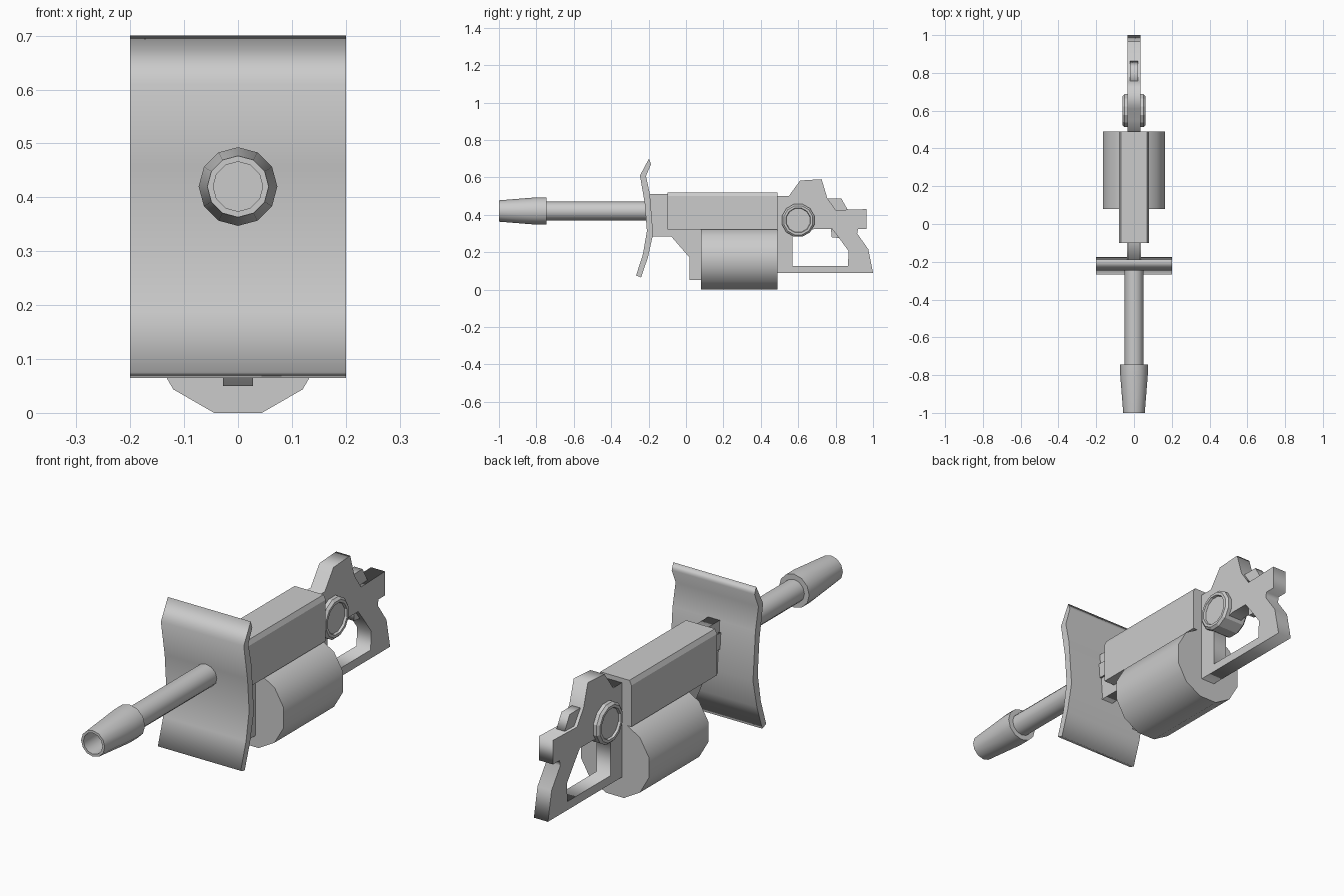
import bpy, math
from mathutils import Matrix

if "Cube" in bpy.data.objects:
    bpy.data.objects.remove(bpy.data.objects["Cube"])

# Maps profile (u, v, w) to world (y, z, x)
SIDE = Matrix(((0, 0, 1, 0), (1, 0, 0, 0), (0, 1, 0, 0), (0, 0, 0, 1)))


def plate(name, half_width, *loops):
    """Side profile given as (y, z) loops; extra loops are holes."""
    cu = bpy.data.curves.new(name, 'CURVE')
    cu.dimensions = '2D'
    cu.fill_mode = 'BOTH'
    cu.extrude = half_width
    for pts in loops:
        sp = cu.splines.new('POLY')
        sp.points.add(len(pts) - 1)
        for p, (y, z) in zip(sp.points, pts):
            p.co = (y, z, 0, 1)
        sp.use_cyclic_u = True
    ob = bpy.data.objects.new(name, cu)
    bpy.context.collection.objects.link(ob)
    bpy.ops.object.select_all(action='DESELECT')
    ob.select_set(True)
    bpy.context.view_layer.objects.active = ob
    bpy.ops.object.convert(target='MESH')
    ob = bpy.context.object
    ob.name = name
    ob.data.transform(SIDE)
    return ob


def mesh(name, verts, faces):
    me = bpy.data.meshes.new(name)
    me.from_pydata(verts, [], faces)
    ob = bpy.data.objects.new(name, me)
    bpy.context.collection.objects.link(ob)
    return ob


def lathe(name, rings, centre, axis='Y', sides=12, turn=0.0, smooth=False):
    """Rings of (position along axis, radius), capped at both ends."""
    verts, faces = [], []
    for t, r in rings:
        for i in range(sides):
            a = turn + 2 * math.pi * i / sides
            s, c = r * math.sin(a), r * math.cos(a)
            verts.append((centre[0] + s, t, centre[1] + c) if axis == 'Y'
                         else (t, centre[0] - s, centre[1] + c))
    for k in range(len(rings) - 1):
        for i in range(sides):
            j = (i + 1) % sides
            a, b = k * sides, (k + 1) * sides
            faces.append((a + i, a + j, b + j, b + i))
    last = (len(rings) - 1) * sides
    faces.append(tuple(reversed(range(sides))))
    faces.append(tuple(range(last, last + sides)))
    ob = mesh(name, verts, faces)
    if smooth:
        bpy.ops.object.select_all(action='DESELECT')
        ob.select_set(True)
        bpy.context.view_layer.objects.active = ob
        bpy.ops.object.shade_smooth_by_angle(angle=math.radians(35))
    return ob


# Barrel and hollow tapered muzzle
lathe("barrel", [(-0.78, 0.05), (-0.19, 0.05)], (0, 0.42), smooth=True)
lathe("muzzle", [(-0.80, 0.046), (-1.0, 0.046), (-1.0, 0.057), (-0.80, 0.073),
                 (-0.745, 0.073), (-0.745, 0.05)], (0, 0.42), smooth=True)

# Curved shield
plate("shield", 0.2, [
    (-0.198, 0.70), (-0.246, 0.61), (-0.220, 0.457), (-0.209, 0.313),
    (-0.230, 0.19), (-0.267, 0.075), (-0.240, 0.065), (-0.203, 0.174),
    (-0.176, 0.297), (-0.193, 0.51), (-0.214, 0.607), (-0.187, 0.67)])

# Receiver with chamfered top edges
section = [(-0.08, 0.32), (0.08, 0.32), (0.08, 0.50), (0.07, 0.52), (-0.07, 0.52), (-0.08, 0.50)]
n = len(section)
mesh("receiver", [(x, y, z) for y in (-0.1, 0.49) for x, z in section],
     [tuple(range(n)), tuple(reversed(range(n, 2 * n)))]
     + [(i, i + n, (i + 1) % n + n, (i + 1) % n) for i in range(n)])

# Central spine joining shield, receiver and drum
plate("spine", 0.028, [(-0.2, 0.51), (0.0, 0.51), (0.12, 0.40), (0.12, 0.05),
                       (0.02, 0.05), (0.02, 0.17), (-0.08, 0.285), (-0.18, 0.285)])
plate("barrel_clamp", 0.036, [(-0.2, 0.39), (-0.08, 0.39), (-0.08, 0.46), (-0.2, 0.46)])

# Ammunition drum
lathe("drum", [(0.08, 0.17), (0.49, 0.17)], (0, 0.164), turn=math.pi / 12, smooth=True)

# Rear frame with grip and hand opening
plate("rear_frame", 0.034, [
    (0.48, 0.50), (0.55, 0.50), (0.61, 0.583), (0.725, 0.59), (0.755, 0.49),
    (0.80, 0.425), (0.965, 0.43), (0.965, 0.325), (0.92, 0.325), (0.915, 0.30),
    (0.975, 0.215), (1.0, 0.088), (0.48, 0.088)],
    [(0.57, 0.125), (0.57, 0.29), (0.69, 0.325), (0.78, 0.325), (0.815, 0.28),
     (0.87, 0.205), (0.865, 0.125)])
plate("hammer", 0.02, [(0.73, 0.488), (0.83, 0.488), (0.868, 0.42), (0.73, 0.41)])
plate("trigger", 0.015, [(0.775, 0.34), (0.83, 0.34), (0.82, 0.275), (0.778, 0.28)])

# Pivot hub with recessed caps on both sides
half = [(0.05, 0.065), (0.06, 0.068), (0.06, 0.08), (0.05, 0.09)]
rings = [(-t, r) for t, r in half] + [(t, r) for t, r in reversed(half)]
lathe("pivot_hub", rings, (0.60, 0.37), axis='X', turn=math.pi / 12)
